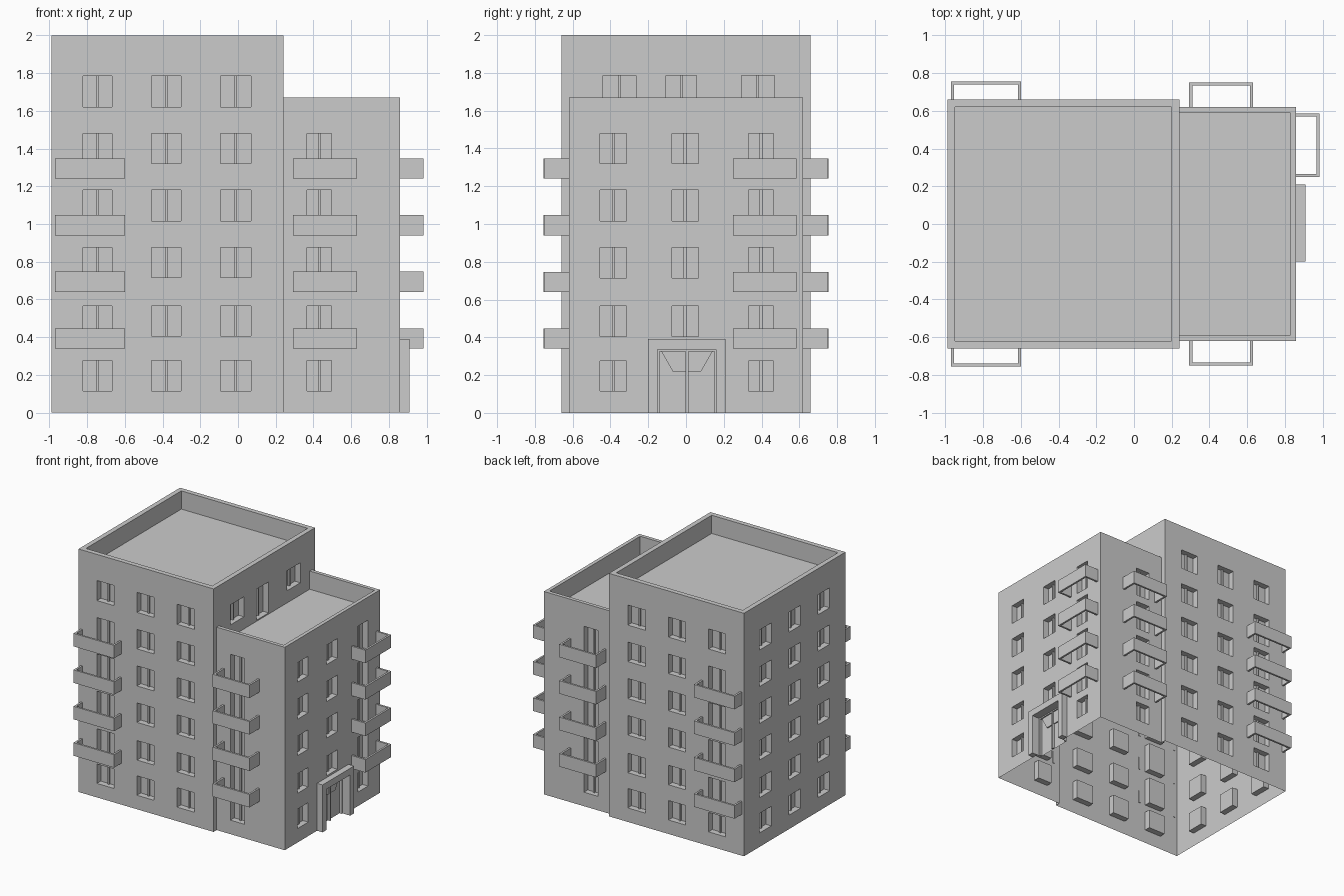
import bpy, bmesh

if "Cube" in bpy.data.objects:
    bpy.data.objects.remove(bpy.data.objects["Cube"])

# Each wall maps (u along wall, d outward, z) to world space
WALLS = {
    "tall_front": lambda u, d, z: (u, -0.66 - d, z),
    "tall_back": lambda u, d, z: (u, 0.66 + d, z),
    "tall_left": lambda u, d, z: (-0.99 - d, u, z),
    "tall_right": lambda u, d, z: (0.24 + d, u, z),
    "low_front": lambda u, d, z: (u, -0.62 - d, z),
    "low_back": lambda u, d, z: (u, 0.62 + d, z),
    "low_right": lambda u, d, z: (0.86 + d, u, z),
}
plain = lambda x, y, z: (x, y, z)


def prism(bm, pts, z0, z1, place):
    """Extrude a flat outline (u, d) from z0 to z1."""
    lo = bm.faces.new([bm.verts.new(place(u, d, z0)) for u, d in pts])
    new = bmesh.ops.extrude_face_region(bm, geom=[lo])["geom"]
    up = place(0, 0, z1 - z0)[2]
    bmesh.ops.translate(bm, vec=(0, 0, up), verts=[v for v in new if isinstance(v, bmesh.types.BMVert)])


def box(bm, u0, u1, d0, d1, z0, z1, place=plain):
    prism(bm, [(u0, d0), (u1, d0), (u1, d1), (u0, d1)], z0, z1, place)


def finish(bm, name):
    bmesh.ops.recalc_face_normals(bm, faces=bm.faces)
    me = bpy.data.meshes.new(name)
    bm.to_mesh(me)
    bm.free()
    ob = bpy.data.objects.new(name, me)
    bpy.context.collection.objects.link(ob)
    return ob


def box_object(name, *dims):
    bm = bmesh.new()
    box(bm, *dims)
    return finish(bm, name)


def boolean(ob, tool, op):
    m = ob.modifiers.new(op, "BOOLEAN")
    m.operation, m.solver, m.object = op, "EXACT", tool
    bpy.context.view_layer.objects.active = ob
    bpy.ops.object.modifier_apply(modifier=m.name)
    bpy.data.objects.remove(tool)


# Two blocks with sunken roofs behind parapets
body = box_object("building_shell", -0.99, 0.24, -0.66, 0.66, 0, 2)
boolean(body, box_object("roof_cut", -0.95, 0.20, -0.62, 0.62, 1.85, 2.2), "DIFFERENCE")
low = box_object("low_block", 0.1, 0.86, -0.62, 0.62, 0, 1.67)
boolean(low, box_object("low_roof_cut", 0, 0.83, -0.59, 0.59, 1.52, 1.9), "DIFFERENCE")
boolean(body, low, "UNION")

# Windows, balcony doors and balcony rails
ROWS = [(0.115, 0.275), (0.405, 0.565), (0.715, 0.875), (1.015, 1.18), (1.32, 1.48), (1.62, 1.785)]
DEPTH = 0.05
cuts, bars, rails = bmesh.new(), bmesh.new(), bmesh.new()


def opening(wall, u, w, z0, z1):
    place = WALLS[wall]
    box(cuts, u - w / 2, u + w / 2, -DEPTH, 0.03, z0, z1, place)
    box(bars, u - 0.007, u + 0.007, -DEPTH, -DEPTH + 0.015, z0, z1, place)


def balcony(wall, a, b, depth, z0, z1):
    t = 0.016
    prism(rails, [(a, -0.005), (a, depth), (b, depth), (b, -0.005), (b - t, -0.005),
                  (b - t, depth - t), (a + t, depth - t), (a + t, -0.005)], z0, z1, WALLS[wall])


def column(wall, u, w, rows, rail=None):
    for r in rows:
        z0, z1 = ROWS[r]
        if rail and 1 <= r <= 4:
            zb = 0.34 + 0.3 * (r - 1)
            opening(wall, u, w, zb, z1)
            balcony(wall, *rail, zb, zb + 0.107)
        else:
            opening(wall, u, w, z0, z1)


for side in ("front", "back"):
    column("tall_" + side, -0.745, 0.155, range(6), (-0.97, -0.60, 0.095))
    column("tall_" + side, -0.38, 0.155, range(6))
    column("tall_" + side, -0.012, 0.16, range(6))
    column("low_" + side, 0.43, 0.13, range(5), (0.293, 0.63, 0.13))
for u in (-0.38, 0, 0.38):
    column("tall_left", u, 0.15, range(6))
column("low_right", -0.385, 0.14, range(5))
column("low_right", -0.005, 0.14, range(1, 5))
column("low_right", 0.397, 0.13, range(5), (0.25, 0.585, 0.125))

# Roof terrace door and windows facing the lower roof
opening("tall_right", -0.353, 0.175, *ROWS[5])
opening("tall_right", 0.38, 0.175, *ROWS[5])
opening("tall_right", -0.025, 0.16, 1.53, 1.785)

# Entrance recess
box(cuts, -0.15, 0.16, -0.04, 0.03, -0.05, 0.335, WALLS["low_right"])

boolean(body, finish(cuts, "opening_cuts"), "DIFFERENCE")
finish(bars, "window_mullions")
finish(rails, "balcony_rails")

# The shell is open underneath
bm = bmesh.new()
bm.from_mesh(body.data)
under = [f for f in bm.faces if all(abs(v.co.z) < 1e-4 for v in f.verts)]
bmesh.ops.delete(bm, geom=under, context="FACES")
bm.to_mesh(body.data)
bm.free()

# Entrance portal: two posts and a lintel
right = WALLS["low_right"]
bm = bmesh.new()
box(bm, -0.20, -0.15, 0, 0.05, 0, 0.39, right)
box(bm, 0.16, 0.21, 0, 0.05, 0, 0.39, right)
box(bm, -0.15, 0.16, 0, 0.05, 0.335, 0.39, right)
finish(bm, "entrance_portal")

# Double door: frame bars and trapezoid upper panels
bm = bmesh.new()
for u0, u1, z0, z1 in ((-0.15, -0.14, 0, 0.335), (0.15, 0.16, 0, 0.335),
                       (-0.002, 0.012, 0, 0.325), (-0.14, 0.15, 0.325, 0.335)):
    box(bm, u0, u1, -0.04, -0.02, z0, z1, right)
for s in (-1, 1):
    outline = [(0.135, 0.325), (0.007, 0.325), (0.007, 0.22), (0.075, 0.22)]
    face = bm.faces.new([bm.verts.new(right(0.005 + s * u, -0.04, z)) for u, z in outline])
    new = bmesh.ops.extrude_face_region(bm, geom=[face])["geom"]
    bmesh.ops.translate(bm, vec=(0.01, 0, 0), verts=[v for v in new if isinstance(v, bmesh.types.BMVert)])
finish(bm, "entrance_doors")
